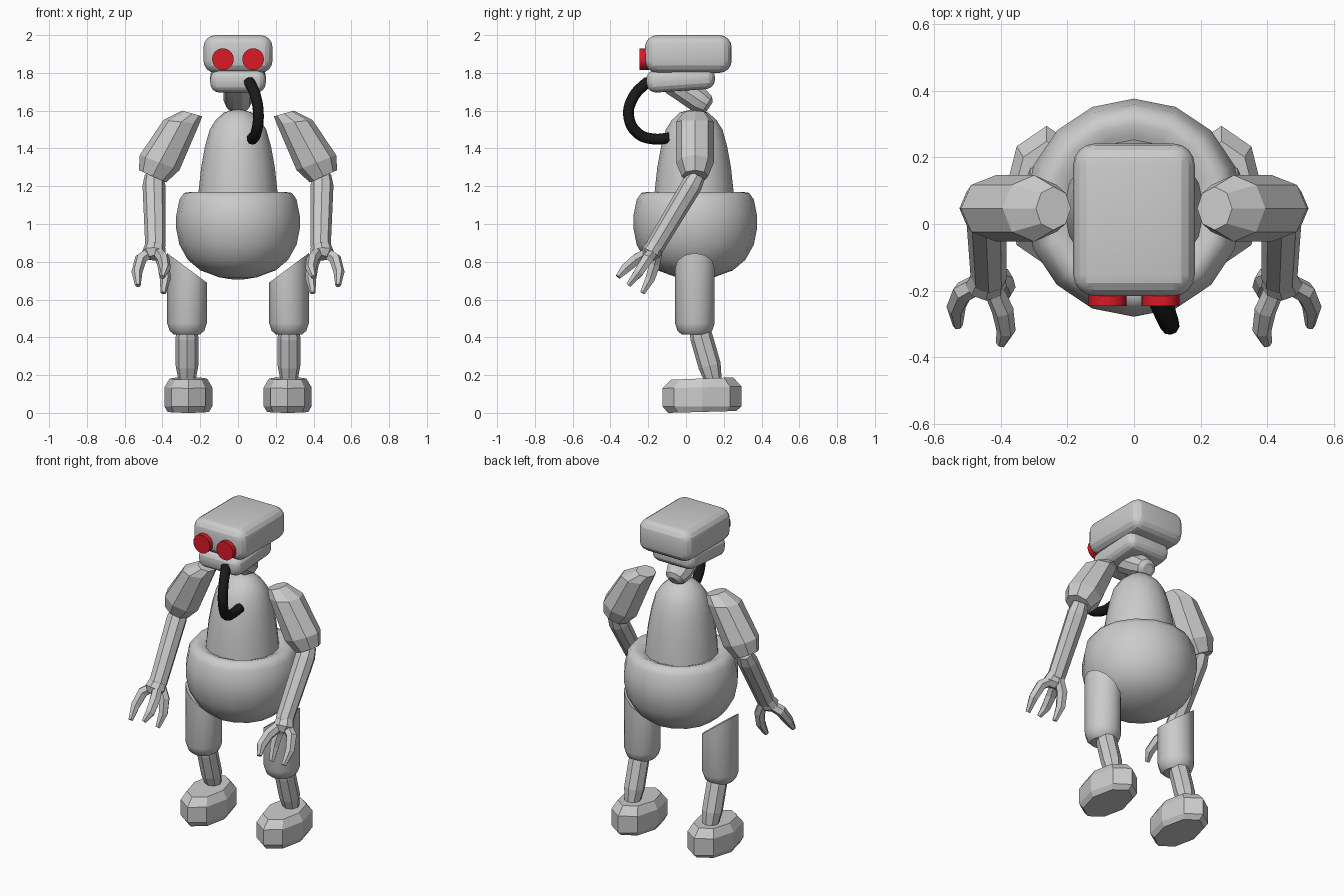
import bpy, bmesh
from math import sin, cos, pi, radians
from mathutils import Vector as V

if "Cube" in bpy.data.objects:
    bpy.data.objects.remove(bpy.data.objects["Cube"])


def material(name, color):
    m = bpy.data.materials.new(name)
    m.diffuse_color = color
    m.use_nodes = True
    m.node_tree.nodes["Principled BSDF"].inputs["Base Color"].default_value = m.diffuse_color
    return m


RED = material("eye_red", (0.7, 0.01, 0.02, 1))
BLACK = material("hose_black", (0.01, 0.01, 0.01, 1))


def finish(name, bm, smooth=None, mat=None):
    bmesh.ops.recalc_face_normals(bm, faces=bm.faces)
    me = bpy.data.meshes.new(name)
    bm.to_mesh(me)
    bm.free()
    ob = bpy.data.objects.new(name, me)
    bpy.context.collection.objects.link(ob)
    if mat:
        me.materials.append(mat)
    if smooth:
        bpy.ops.object.select_all(action='DESELECT')
        bpy.context.view_layer.objects.active = ob
        ob.select_set(True)
        bpy.ops.object.shade_smooth_by_angle(angle=radians(smooth))
    return ob


def loft(name, rings, n=8, side=1, smooth=None, turn=0.0):
    """Skin elliptical rings given as (centre, half axis u, half axis v)."""
    bm = bmesh.new()
    loops = []
    for c, u, v in rings:
        loop = []
        for i in range(n):
            a = 2 * pi * (i + turn) / n
            p = V(c) + V(u) * cos(a) + V(v) * sin(a)
            p.x *= side
            loop.append(bm.verts.new(p))
        loops.append(loop)
    for a, b in zip(loops, loops[1:]):
        for i in range(n):
            j = (i + 1) % n
            bm.faces.new((a[i], a[j], b[j], b[i]))
    bm.faces.new(loops[0])
    bm.faces.new(loops[-1])
    return finish(name, bm, smooth)


def tube(name, pts, radii, n=6, side=1, wide=1.0, smooth=None, turn=0.0):
    """Limb along a path; wide scales the section sideways."""
    pts = [V(p) for p in pts]
    rings = []
    for i, p in enumerate(pts):
        t = (pts[min(i + 1, len(pts) - 1)] - pts[max(i - 1, 0)]).normalized()
        v = t.cross(V((1, 0, 0))).normalized()
        u = v.cross(t)
        rings.append((p, u * radii[i] * wide, v * radii[i]))
    return loft(name, rings, n, side, smooth, turn)


def lathe(name, profile, y, n=16):
    return loft(name, [((0, y, z), (r, 0, 0), (0, r, 0)) for r, z in profile], n, smooth=50)


def rounded_box(name, lo, hi, bevel, tilt=0.0):
    lo, hi = V(lo), V(hi)
    bm = bmesh.new()
    bmesh.ops.create_cube(bm, size=1)
    for v in bm.verts:
        v.co = V([v.co[i] * (hi - lo)[i] for i in range(3)])
    bmesh.ops.bevel(bm, geom=bm.edges[:], offset=bevel, segments=4, profile=0.5, affect='EDGES')
    ob = finish(name, bm, 20)
    ob.location = (lo + hi) / 2
    ob.rotation_euler.x = tilt
    return ob


# Head, jaw and neck
rounded_box("head", (-0.183, -0.217, 1.80), (0.183, 0.242, 2.0), 0.065)
rounded_box("jaw", (-0.147, -0.21, 1.705), (0.147, 0.153, 1.825), 0.05, radians(4))
tube("neck", [(0, -0.07, 1.75), (0, 0.07, 1.655), (0, 0.11, 1.63), (0, 0.125, 1.62)],
     [0.07, 0.07, 0.055, 0.03], 10, wide=1.1, smooth=30)

# Body: chest cone and round belly
lathe("chest", [(0.215, 1.10), (0.208, 1.18), (0.195, 1.30), (0.175, 1.41), (0.15, 1.50),
                (0.118, 1.55), (0.075, 1.59), (0.02, 1.605)], 0.043)
lathe("belly", [(0.18, 1.14), (0.215, 1.155), (0.25, 1.17), (0.285, 1.165), (0.31, 1.13),
                (0.328, 1.04), (0.328, 0.98), (0.31, 0.89), (0.265, 0.81), (0.20, 0.755),
                (0.10, 0.718), (0.02, 0.705)], 0.049)

# Breathing hose
cu = bpy.data.curves.new("hose", 'CURVE')
cu.dimensions = '3D'
cu.bevel_depth = 0.029
cu.bevel_resolution = 3
cu.use_fill_caps = True
path = [(0.058, -0.20, 1.757), (0.095, -0.28, 1.67), (0.108, -0.303, 1.57),
        (0.095, -0.255, 1.48), (0.078, -0.17, 1.45), (0.075, -0.09, 1.455)]
sp = cu.splines.new('BEZIER')
sp.bezier_points.add(len(path) - 1)
for bp, co in zip(sp.bezier_points, path):
    bp.co = co
    bp.handle_left_type = bp.handle_right_type = 'AUTO'
cu.materials.append(BLACK)
bpy.context.collection.objects.link(bpy.data.objects.new("hose", cu))

for side, tag in ((1, "left"), (-1, "right")):
    # Eye disc
    bm = bmesh.new()
    bmesh.ops.create_cone(bm, cap_ends=True, segments=32, radius1=0.057, radius2=0.057, depth=0.05)
    for v in bm.verts:
        v.co = V((v.co.x + 0.08 * side, v.co.z - 0.221, v.co.y + 1.873))
    finish("eye_" + tag, bm, 40, RED)

    # Upper arm: rings run from an inner to an outer edge point, plus depth
    rings = []
    for x1, z1, x2, z2, d in ((0.19, 1.57, 0.295, 1.60, 0.065), (0.205, 1.53, 0.395, 1.55, 0.1),
                              (0.31, 1.285, 0.52, 1.365, 0.1), (0.38, 1.22, 0.525, 1.285, 0.07)):
        rings.append((((x1 + x2) / 2, 0.047, (z1 + z2) / 2),
                      ((x2 - x1) / 2, 0, (z2 - z1) / 2), (0, d, 0)))
    loft("upper_arm_" + tag, rings, 8, side)

    # Forearm
    tube("forearm_" + tag, [(0.445, 0.06, 1.26), (0.445, 0.03, 1.205), (0.437, -0.165, 0.88),
                            (0.435, -0.18, 0.855)], [0.045, 0.056, 0.05, 0.035], 8, side, 1.08)

    # Hand: palm with three claw fingers
    tube("palm_" + tag, [(0.437, -0.155, 0.90), (0.445, -0.185, 0.85), (0.445, -0.20, 0.82)],
         [0.042, 0.052, 0.03], 8, side, 1.2)
    for label, pts in (
            ("outer", [(0.45, -0.17, 0.86), (0.515, -0.205, 0.815), (0.535, -0.25, 0.745), (0.53, -0.305, 0.675)]),
            ("inner_front", [(0.43, -0.18, 0.86), (0.395, -0.26, 0.815), (0.385, -0.32, 0.765), (0.40, -0.36, 0.72)]),
            ("inner_rear", [(0.43, -0.15, 0.86), (0.395, -0.165, 0.79), (0.385, -0.19, 0.71), (0.395, -0.23, 0.635)])):
        tube(f"finger_{label}_{tag}", pts, [0.03, 0.033, 0.029, 0.015], 6, side)

    # Thigh with its top cut on a slant against the belly
    x, y = 0.27, 0.047
    loft("thigh_" + tag, [((x, y, 0.415), (0.07, 0, 0), (0, 0.07, 0)),
                          ((x, y, 0.435), (0.092, 0, 0), (0, 0.092, 0)),
                          ((x, y, 0.475), (0.105, 0, 0), (0, 0.105, 0)),
                          ((x, y, 0.768), (0.105, 0, 0.078), (0, 0.105, 0))], 12, side, smooth=35)

    # Shin
    tube("shin_" + tag, [(0.27, 0.07, 0.46), (0.27, 0.082, 0.40), (0.27, 0.125, 0.25),
                         (0.27, 0.145, 0.17)], [0.053, 0.06, 0.06, 0.045], 8, side, 1.0)

    # Foot
    loft("foot_" + tag, [((0.263, 0.085, z), (0.127 * k, 0, 0), (0, 0.21 * k, slope))
                         for z, k, slope in ((0.005, 0.86, 0.005), (0.035, 1, 0), (0.135, 1, 0.005),
                                             (0.182, 0.78, 0.006))], 8, side)
